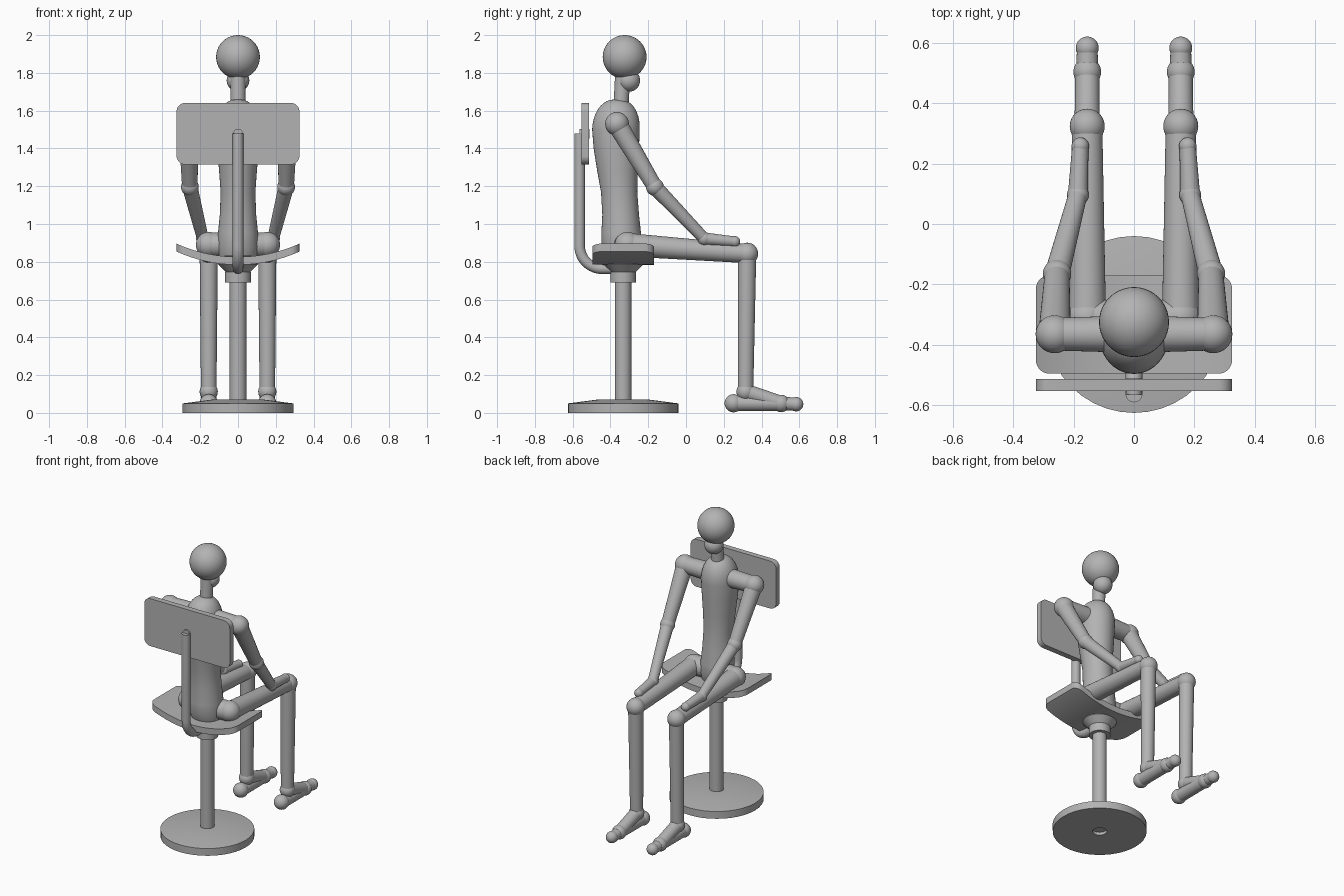
import bpy, bmesh
from math import sin, cos, pi, sqrt, radians
from mathutils import Vector, Matrix

cube = bpy.data.objects.get("Cube")
if cube:
    bpy.data.objects.remove(cube, do_unlink=True)

grey = bpy.data.materials.new("plain grey")
grey.use_nodes = True
grey.diffuse_color = (0.45, 0.45, 0.45, 1)
grey.node_tree.nodes["Principled BSDF"].inputs["Base Color"].default_value = grey.diffuse_color
SIDES = 40


def finish(name, bm):
    bmesh.ops.recalc_face_normals(bm, faces=bm.faces)
    mesh = bpy.data.meshes.new(name)
    bm.to_mesh(mesh)
    bm.free()
    mesh.materials.append(grey)
    ob = bpy.data.objects.new(name, mesh)
    bpy.context.collection.objects.link(ob)
    bpy.ops.object.select_all(action="DESELECT")
    ob.select_set(True)
    bpy.context.view_layer.objects.active = ob
    bpy.ops.object.shade_smooth_by_angle(angle=radians(35))
    return ob


def loft(name, rings):
    """Skin a list of closed point rings and cap both ends."""
    bm = bmesh.new()
    loops = [[bm.verts.new(p) for p in ring] for ring in rings]
    for a, b in zip(loops, loops[1:]):
        for i in range(len(a)):
            j = (i + 1) % len(a)
            bm.faces.new((a[i], a[j], b[j], b[i]))
    bm.faces.new(loops[0])
    bm.faces.new(loops[-1])
    return finish(name, bm)


def ellipse(y, z, rx, ry):
    return [(rx * cos(t), y + ry * sin(t), z)
            for t in (2 * pi * i / SIDES for i in range(SIDES))]


def lathe(name, y, profile):
    return loft(name, [ellipse(y, z, r, r) for r, z in profile])


def ball(name, centre, r):
    bm = bmesh.new()
    bmesh.ops.create_uvsphere(bm, u_segments=SIDES, v_segments=SIDES // 2, radius=r,
                              matrix=Matrix.Translation(centre))
    return finish(name, bm)


def limb(name, a, b, ra, rb):
    a, b = Vector(a), Vector(b)
    d = b - a
    place = Matrix.Translation((a + b) / 2) @ d.to_track_quat("Z", "Y").to_matrix().to_4x4()
    bm = bmesh.new()
    bmesh.ops.create_cone(bm, cap_ends=True, segments=SIDES, radius1=ra, radius2=rb,
                          depth=d.length, matrix=place)
    return finish(name, bm)


def plate(name, half_x, half_v, corner, thick, bend, place):
    """Round-cornered plate; bend(x) lifts it, place(x, v, w) orients it."""
    turns = [pi / 2 * i / 8 for i in range(9)]
    side = [half_x - corner + corner * cos(t) for t in turns]
    middle = [(half_x - corner) * i / 12 for i in range(-11, 12)]
    rings = []
    for x in sorted([-s for s in side] + middle + side):
        over = max(0, abs(x) - half_x + corner)
        v = half_v - corner + sqrt(max(0, corner ** 2 - over ** 2))
        lo, hi = bend(x) - thick / 2, bend(x) + thick / 2
        rings.append([place(x, *p) for p in ((-v, lo), (v, lo), (v, hi), (-v, hi))])
    return loft(name, rings)


# Stool: base, column, hub
AXIS = -0.333
lathe("round_base", AXIS, [(0.045, 0.02), (0.045, 0), (0.293, 0), (0.293, 0.05),
                           (0.14, 0.07), (0.045, 0.07)])
lathe("column", AXIS, [(0.044, 0.02), (0.044, 0.72)])
lathe("hub", AXIS, [(0.068, 0.69), (0.068, 0.745)])
lathe("seat_flange", AXIS, [(0.06, 0.74), (0.105, 0.785), (0.105, 0.81)])

# Curved seat and flat backrest
plate("seat", 0.325, 0.163, 0.045, 0.042, lambda x: 0.805 + 0.79 - sqrt(0.79 ** 2 - x * x),
      lambda x, v, w: (x, v + AXIS, w))
plate("backrest", 0.325, 0.163, 0.045, 0.039, lambda x: -0.534,
      lambda x, v, w: (x, w, v + 1.478))

# Bent support rod, swept along a quarter turn
R, BEND = 0.028, 0.12
path = [(-0.563, 1.48, 0)]
for i in range(13):
    t = pi / 2 * i / 12
    path.append((-0.563 + BEND * (1 - cos(t)), 0.763 + BEND * (1 - sin(t)), t))
path.append((AXIS, 0.763, pi / 2))
loft("support_rod", [[(R * cos(a), y + R * sin(a) * cos(t), z + R * sin(a) * sin(t))
                      for a in (2 * pi * i / 24 for i in range(24))] for y, z, t in path])
limb("backrest_fixing", (0, -0.565, 1.478), (0, -0.512, 1.478), 0.026, 0.026)

# Head and neck
ball("head", (0, -0.325, 1.884), 0.116)
ball("jaw", (0, -0.303, 1.76), 0.06)
limb("neck", (0, -0.345, 1.6), (0, -0.335, 1.8), 0.04, 0.04)

# Torso: centre y, height, half width, half depth
torso = [(-0.34, 0.83, 0.1, 0.09), (-0.34, 0.88, 0.11, 0.108), (-0.343, 0.95, 0.106, 0.105),
         (-0.346, 1.05, 0.096, 0.097), (-0.354, 1.17, 0.092, 0.096),
         (-0.363, 1.28, 0.1, 0.107), (-0.369, 1.4, 0.11, 0.12), (-0.371, 1.5, 0.115, 0.126)]
for i in range(1, 11):
    t = pi / 2 * i / 10.4
    torso.append((-0.371 + 0.006 * sin(t), 1.5 + 0.16 * sin(t), 0.115 * cos(t) ** 0.8,
                  0.126 * cos(t) ** 0.8))
loft("torso", [ellipse(*ring) for ring in torso])

# Arms and legs, mirrored left and right
for s, side in ((1, "left"), (-1, "right")):
    def at(x, y, z):
        return Vector((s * x, y, z))

    shoulder, elbow = at(0.263, -0.365, 1.53), at(0.255, -0.165, 1.196)
    wrist, fingertip = at(0.186, 0.097, 0.922), at(0.178, 0.258, 0.907)
    hip, knee = at(0.155, -0.31, 0.89), at(0.155, 0.324, 0.843)
    ankle, heel = at(0.155, 0.315, 0.112), at(0.155, 0.252, 0.051)
    foot_ball, toe = at(0.155, 0.504, 0.05), at(0.155, 0.583, 0.046)

    joints = (("shoulder", shoulder, 0.063), ("elbow", elbow, 0.047), ("wrist", wrist, 0.036),
              ("fingertip", fingertip, 0.029), ("hip", hip, 0.068), ("knee", knee, 0.058),
              ("ankle", ankle, 0.048), ("heel", heel, 0.048), ("foot_ball", foot_ball, 0.046),
              ("toe", toe, 0.038))
    for name, centre, r in joints:
        ball(f"{side}_{name}", centre, r)

    limbs = (("collar", at(0, -0.365, 1.53), shoulder, 0.062, 0.054),
             ("upper_arm", shoulder, elbow, 0.054, 0.041),
             ("forearm", elbow, wrist, 0.041, 0.031),
             ("hand", wrist, fingertip, 0.033, 0.027),
             ("pelvis", at(0, -0.325, 0.89), hip, 0.066, 0.064),
             ("thigh", hip, knee, 0.062, 0.05),
             ("shin", knee, ankle, 0.048, 0.041),
             ("sole", heel, foot_ball, 0.042, 0.04),
             ("instep", ankle, foot_ball, 0.042, 0.04),
             ("toe_joint", foot_ball, toe, 0.037, 0.034))
    for name, a, b, ra, rb in limbs:
        limb(f"{side}_{name}", a, b, ra, rb)
